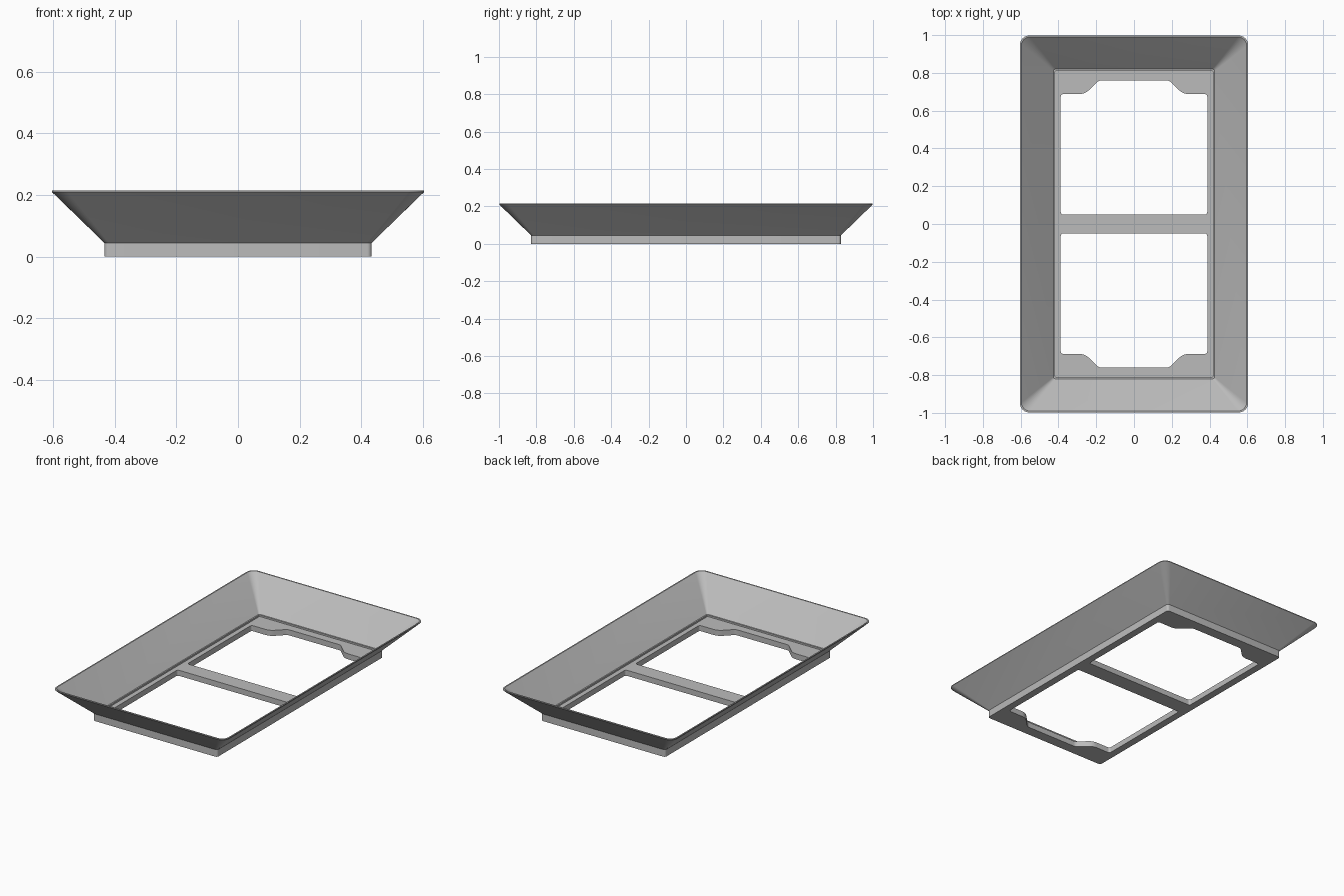
import bpy
import bmesh
import math
from mathutils import Vector

cube = bpy.data.objects.get("Cube")
if cube:
    bpy.data.objects.remove(cube, do_unlink=True)

HALF_X, HALF_Y = 0.434, 0.828   # half size of the base
FLOOR = 0.035                   # thickness of the base plate
ARC = 6                         # segments per rounded corner

grey = bpy.data.materials.new("light grey")
grey.use_nodes = True
colour = (0.5, 0.5, 0.5, 1)
grey.diffuse_color = colour
grey.node_tree.nodes["Principled BSDF"].inputs["Base Color"].default_value = colour

bm = bmesh.new()


def add_loop(points, z):
    return [bm.verts.new((x, y, z)) for x, y in points]


def bridge(a, b):
    n = len(a)
    for i in range(n):
        j = (i + 1) % n
        bm.faces.new((a[i], a[j], b[j], b[i]))


def rounded_rect(hx, hy, r):
    pts = []
    for k, (sx, sy) in enumerate(((1, 1), (-1, 1), (-1, -1), (1, -1))):
        for i in range(ARC + 1):
            a = math.pi / 2 * (k + i / ARC)
            pts.append((sx * (hx - r) + r * math.cos(a), sy * (hy - r) + r * math.sin(a)))
    return pts


def round_corners(corners):
    """Replace each (x, y, cut) corner with a smooth quadratic bend."""
    pts = []
    for i, (x, y, cut) in enumerate(corners):
        p = Vector((x, y))
        before = Vector(corners[i - 1][:2])
        after = Vector(corners[(i + 1) % len(corners)][:2])
        a = p + (before - p).normalized() * cut
        b = p + (after - p).normalized() * cut
        for s in range(ARC + 1):
            t = s / ARC
            q = a * (1 - t) ** 2 + p * 2 * t * (1 - t) + b * t ** 2
            pts.append((q.x, q.y))
    return pts


# Rim profile: outward offset, height, corner radius
profile = [
    (0, 0, 0.015), (0, 0.045, 0.015),
    (0.17, 0.21, 0.05), (0.17, 0.215, 0.05), (0.162, 0.215, 0.045),
    (-0.008, 0.045, 0.01), (-0.016, 0.045, 0.008), (-0.016, FLOOR, 0.008),
]
rings = [add_loop(rounded_rect(HALF_X + d, HALF_Y + d, r), z) for d, z, r in profile]
for lower, upper in zip(rings, rings[1:]):
    bridge(lower, upper)

# Two openings, each with a wider tab towards the end of the frame
half = [(0.388, 0.05, 0.015), (0.388, 0.688, 0.015), (0.26, 0.688, 0.03), (0.185, 0.761, 0.015)]
outline = half + [(-x, y, c) for x, y, c in reversed(half)]
opening = round_corners(outline)
bottom_loops, top_loops = [rings[0]], [rings[-1]]
for sign in (1, -1):
    pts = [(sign * x, sign * y) for x, y in opening]
    low, high = add_loop(pts, 0), add_loop(pts, FLOOR)
    bridge(low, high)
    bottom_loops.append(low)
    top_loops.append(high)

# Underside and floor of the base plate
for loops, normal in ((bottom_loops, (0, 0, -1)), (top_loops, (0, 0, 1))):
    edges = []
    for loop in loops:
        for i, v in enumerate(loop):
            w = loop[(i + 1) % len(loop)]
            edges.append(bm.edges.get((v, w)) or bm.edges.new((v, w)))
    bmesh.ops.triangle_fill(bm, edges=edges, use_beauty=True, normal=normal)

bmesh.ops.recalc_face_normals(bm, faces=bm.faces[:])
mesh = bpy.data.meshes.new("double_frame")
bm.to_mesh(mesh)
bm.free()
mesh.materials.append(grey)
frame = bpy.data.objects.new("double_frame", mesh)
bpy.context.collection.objects.link(frame)

bpy.ops.object.select_all(action="DESELECT")
frame.select_set(True)
bpy.context.view_layer.objects.active = frame
bpy.ops.object.shade_smooth_by_angle(angle=math.radians(30))
